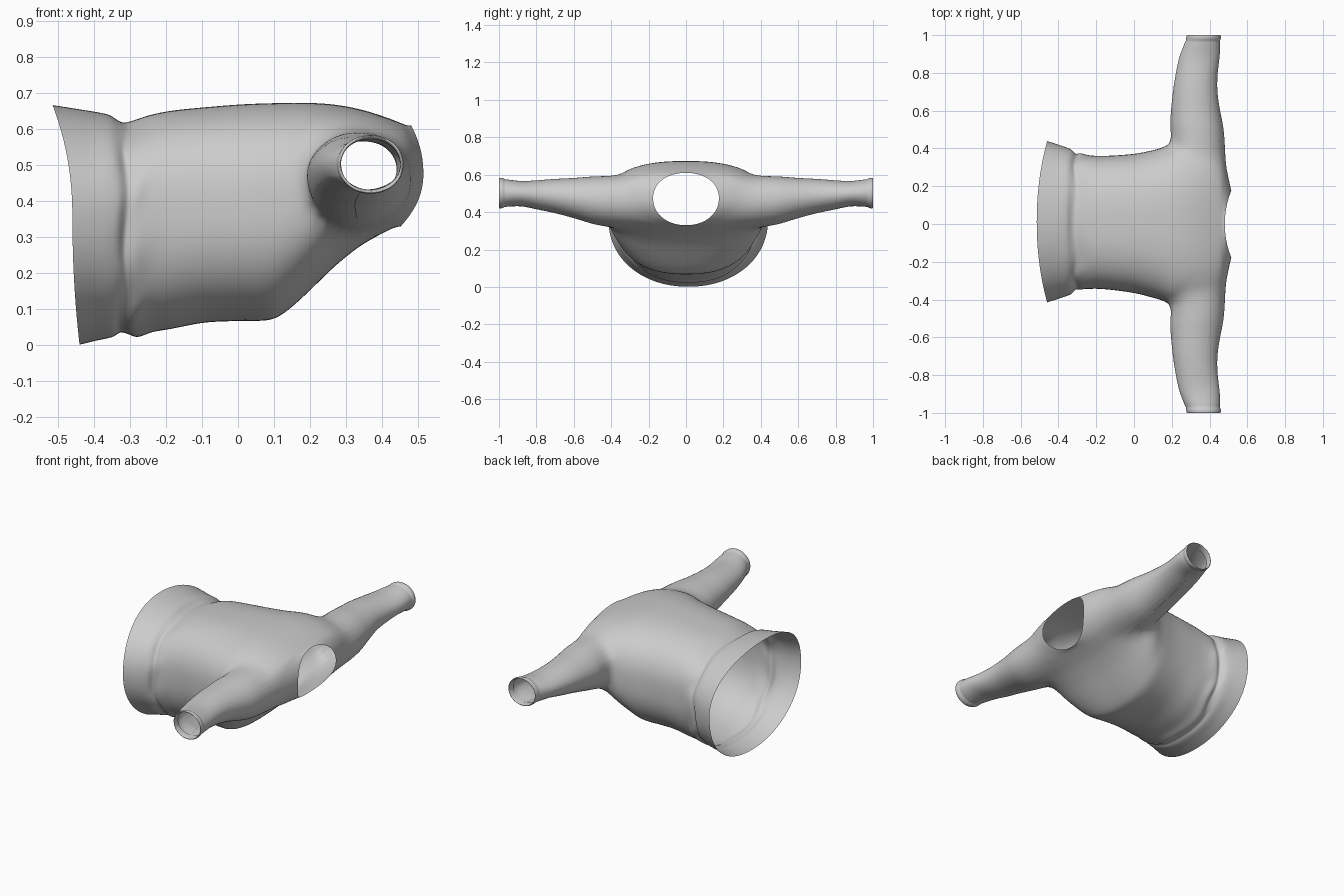
import bpy, bmesh, math

if "Cube" in bpy.data.objects:
    bpy.data.objects.remove(bpy.data.objects["Cube"])

SEG = 80
# torso rings: x at top, x at side, x at bottom, half width, side z, top z, bottom z
TORSO = [
    (-.515, -.460, -.440, .427, .36, .667, .001),
    (-.420, -.405, -.395, .410, .36, .652, .012),
    (-.360, -.355, -.350, .393, .36, .641, .022),
    (-.335, -.330, -.330, .380, .36, .627, .035),
    (-.312, -.310, -.310, .358, .36, .618, .030),
    (-.285, -.285, -.285, .361, .36, .624, .022),
    (-.240, -.240, -.240, .354, .37, .640, .036),
    (-.180, -.180, -.180, .352, .37, .652, .046),
    (-.090, -.090, -.090, .358, .38, .661, .063),
    (.010, .010, .010, .370, .38, .669, .067),
    (.090, .090, .090, .388, .39, .672, .070),
    (.140, .140, .140, .402, .40, .673, .098),
    (.200, .200, .200, .425, .42, .673, .152),
    (.270, .270, .270, .435, .44, .668, .220),
    (.340, .345, .335, .435, .455, .655, .272),
    (.405, .415, .385, .420, .46, .635, .302),
    (.450, .468, .420, .370, .47, .618, .320),
    (.468, .494, .437, .270, .475, .611, .327),
    (.481, .515, .452, .176, .475, .610, .330),
]
# sleeve rings: y, min x, max x, min z, max z
SLEEVE = [
    (.46, .193, .484, .322, .597),
    (.52, .190, .472, .343, .590),
    (.60, .195, .456, .368, .583),
    (.70, .205, .441, .395, .578),
    (.80, .221, .443, .415, .570),
    (.88, .238, .453, .432, .566),
    (.95, .264, .457, .429, .574),
    (.968, .273, .455, .428, .576),
    (.982, .275, .460, .421, .583),
    (1.0, .279, .459, .421, .583),
    (.998, .286, .452, .428, .576),
    (.965, .284, .450, .432, .572),
]
ARM_X, ARM_Z, ARM_RX, ARM_RZ = .338, .455, .143, .137


def resample(rows, steps):
    """Catmull-Rom interpolation between table rows."""
    out = []
    for i in range(len(rows) - 1):
        quad = [rows[max(i - 1, 0)], rows[i], rows[i + 1], rows[min(i + 2, len(rows) - 1)]]
        for k in range(steps):
            t = k / steps
            out.append([.5 * (2 * b + (c - a) * t + (2 * a - 5 * b + 4 * c - d) * t * t
                              + (3 * b - a - 3 * c + d) * t ** 3) for a, b, c, d in zip(*quad)])
    return out + [list(rows[-1])]


def spow(v, p):
    return math.copysign(abs(v) ** p, v)


def torso_point(row, j):
    xt, xs, xb, w, zs, zt, zb = row
    a = 2 * math.pi * j / SEG
    c, s = math.cos(a), math.sin(a)
    body = max(0, min(1, (xs + .4) / .2)) * max(0, min(1, (.52 - xs) / .1))
    n = 2.1 + body * (.5 if s > 0 else .3)
    y = w * spow(c, 2 / n)
    zz = abs(s) ** (2 / n)
    x = xs + ((xt if s > 0 else xb) - xs) * s * s
    z = zs + ((zt if s > 0 else zb) - zs) * zz
    # gathered folds by the waistband seam
    g = math.exp(-((xs + .29) / .045) ** 2)
    y *= 1 + .008 * g * math.sin(11 * a + 40 * xs)
    x += .007 * g * math.sin(7 * a)
    y += .012 * max(0, min(1, (.1 - xs) / .4))
    return x, y, z


bm = bmesh.new()

# torso tube from hem to neck
rings = [[bm.verts.new(torso_point(r, j)) for j in range(SEG)] for r in resample(TORSO, 3)]
for a, b in zip(rings, rings[1:]):
    for j in range(SEG):
        k = (j + 1) % SEG
        bm.faces.new((a[j], a[k], b[k], b[j]))


def arm_dist(co):
    return math.hypot((co.x - ARM_X) / ARM_RX, (co.z - ARM_Z) / ARM_RZ)


# armholes and sleeves
for side in (1, -1):
    hole = [f for f in bm.faces if f.calc_center_median().y * side > .2
            and arm_dist(f.calc_center_median()) < 1]
    before = {e for e in bm.edges if e.is_boundary}
    bmesh.ops.delete(bm, geom=hole, context='FACES')
    rim = [e for e in bm.edges if e.is_boundary and e not in before]
    verts = {v for e in rim for v in e.verts}
    columns = {}
    for v in verts:
        d = arm_dist(v.co)
        v.co.x = ARM_X + (v.co.x - ARM_X) / d
        v.co.z = ARM_Z + (v.co.z - ARM_Z) / d
    for v in verts:
        a = math.atan2((v.co.z - ARM_Z) / ARM_RZ, (v.co.x - ARM_X) / ARM_RX)
        columns[v] = [v] + [
            bm.verts.new(((x0 + x1) / 2 + (x1 - x0) / 2 * math.cos(a), y * side,
                          (z0 + z1) / 2 + (z1 - z0) / 2 * math.sin(a)))
            for y, x0, x1, z0, z1 in resample(SLEEVE, 2)]
    for e in rim:
        p, q = (columns[v] for v in e.verts)
        for i in range(len(p) - 1):
            bm.faces.new((p[i], q[i], q[i + 1], p[i + 1]))

# soften the armhole joins
near = [v for v in bm.verts if not v.is_boundary and .25 < abs(v.co.y) < .5
        and .1 < v.co.x and arm_dist(v.co) < 1.35]
for _ in range(5):
    bmesh.ops.smooth_vert(bm, verts=near, factor=.5,
                          use_axis_x=True, use_axis_y=True, use_axis_z=True)

bmesh.ops.recalc_face_normals(bm, faces=bm.faces)
for f in bm.faces:
    f.smooth = True
mesh = bpy.data.meshes.new("sweater")
bm.to_mesh(mesh)
bm.free()
sweater = bpy.data.objects.new("sweater", mesh)
bpy.context.collection.objects.link(sweater)
sub = sweater.modifiers.new("smooth", 'SUBSURF')
sub.levels = sub.render_levels = 1
